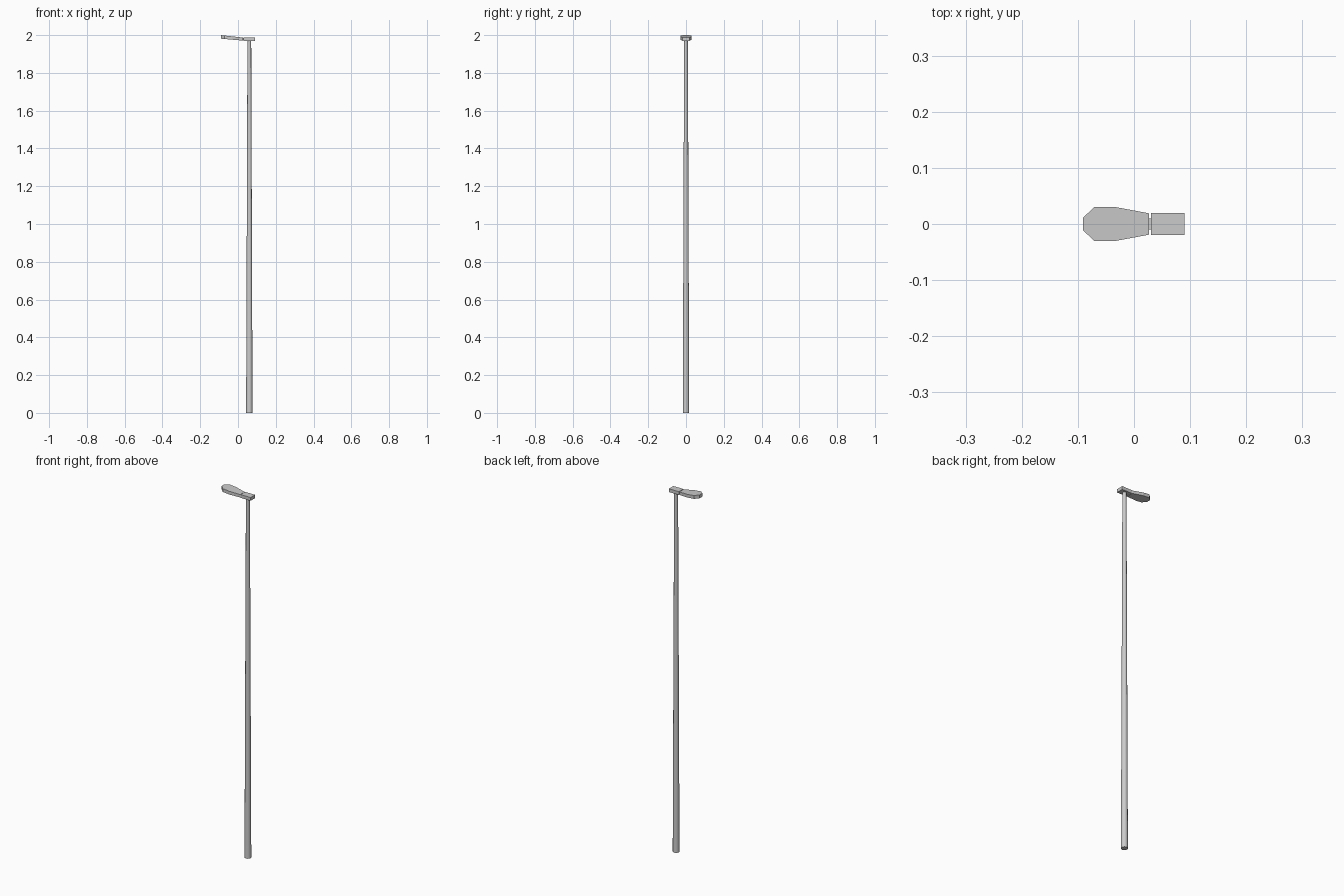
import bpy, bmesh, math

if "Cube" in bpy.data.objects:
    bpy.data.objects.remove(bpy.data.objects["Cube"])

def mesh_object(name, bm):
    bmesh.ops.recalc_face_normals(bm, faces=bm.faces)
    me = bpy.data.meshes.new(name)
    bm.to_mesh(me)
    bm.free()
    ob = bpy.data.objects.new(name, me)
    bpy.context.collection.objects.link(ob)
    return ob

def box(name, x0, x1, half_y, z0, z1):
    bm = bmesh.new()
    bmesh.ops.create_cube(bm, size=1)
    for v in bm.verts:
        v.co = (x1 if v.co.x > 0 else x0, math.copysign(half_y, v.co.y), z1 if v.co.z > 0 else z0)
    return mesh_object(name, bm)

# Tapered pole
bpy.ops.mesh.primitive_cone_add(vertices=12, radius1=0.017, radius2=0.010,
                                depth=1.972, location=(0.06, 0, 0.986))
pole = bpy.context.object
pole.name = "pole"
bpy.ops.object.shade_smooth_by_angle(angle=math.radians(40))

# Bracket on the pole and short neck to the lamp
box("bracket", 0.03, 0.09, 0.0195, 1.970, 1.988)
box("neck", 0.02, 0.035, 0.01, 1.974, 1.984)

# Lamp head: mirrored outline, tilted upward away from the pole
half = [(0.027, 0.019), (-0.032, 0.03), (-0.071, 0.03), (-0.091, 0.011)]
outline = half + [(x, -y) for x, y in reversed(half)]
bm = bmesh.new()
def ring(z_near, z_far):
    verts = []
    for x, y in outline:
        t = (0.027 - x) / 0.118
        verts.append(bm.verts.new((x, y, z_near + (z_far - z_near) * t)))
    return verts
bottom = ring(1.971, 1.981)
top = ring(1.987, 2.0)
bm.faces.new(bottom)
bm.faces.new(top)
for i in range(len(outline)):
    j = (i + 1) % len(outline)
    bm.faces.new((bottom[i], bottom[j], top[j], top[i]))
mesh_object("lamp_head", bm)
